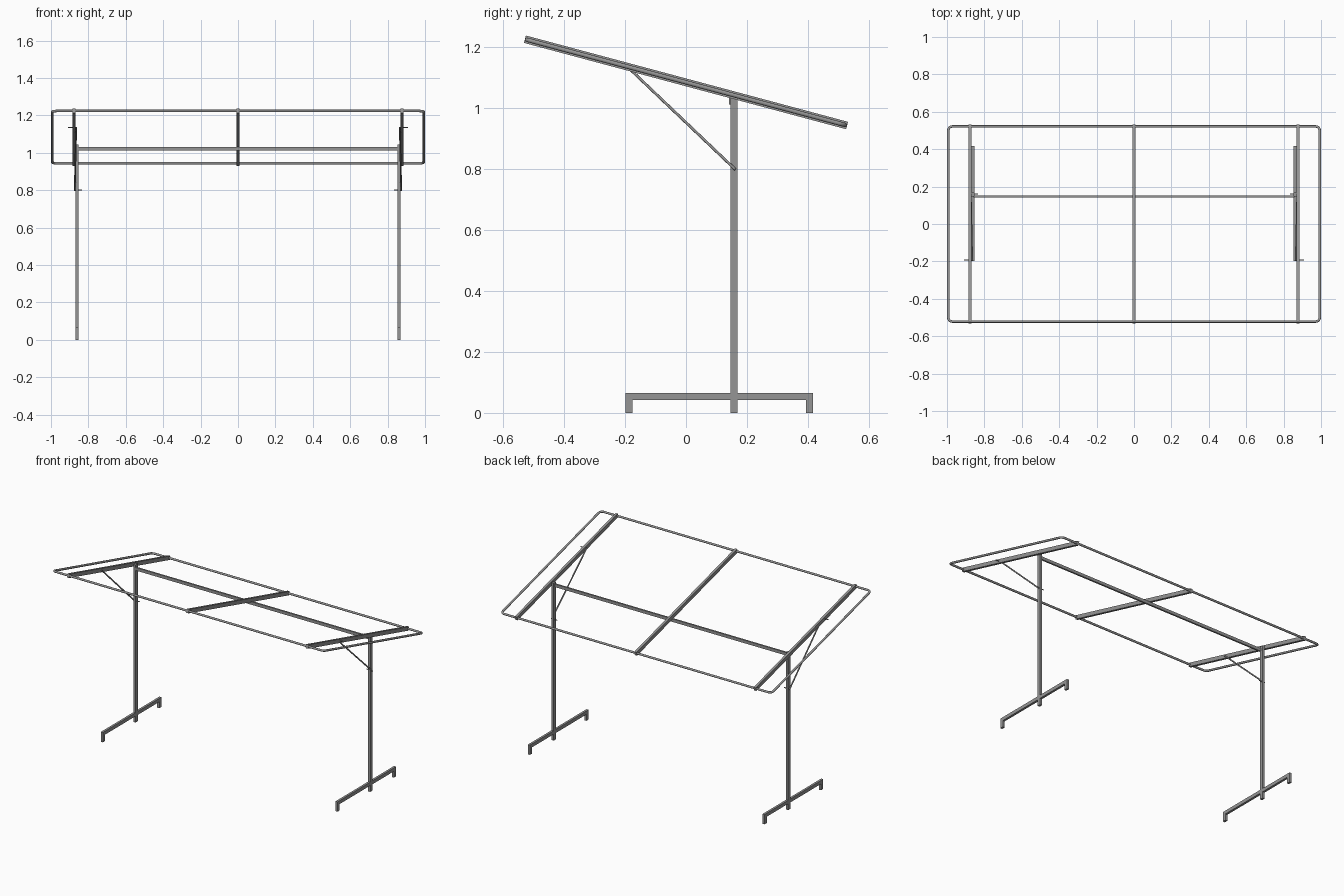
import bpy, bmesh, math
from mathutils import Vector, Matrix

if "Cube" in bpy.data.objects:
    bpy.data.objects.remove(bpy.data.objects["Cube"])

TILT = Matrix.Translation((0, 0, 1.084)) @ Matrix.Rotation(math.radians(-15), 4, 'X')

steel = bpy.data.materials.new("grey_steel")
steel.diffuse_color = (0.30, 0.30, 0.30, 1)
steel.use_nodes = True
steel.node_tree.nodes["Principled BSDF"].inputs["Base Color"].default_value = steel.diffuse_color


def finish(name, bm, matrix=Matrix.Identity(4)):
    bmesh.ops.transform(bm, matrix=matrix, verts=bm.verts)
    bmesh.ops.recalc_face_normals(bm, faces=bm.faces)
    me = bpy.data.meshes.new(name)
    bm.to_mesh(me)
    bm.free()
    me.materials.append(steel)
    ob = bpy.data.objects.new(name, me)
    bpy.context.scene.collection.objects.link(ob)
    return ob


def box(name, lo, hi, matrix=Matrix.Identity(4)):
    bm = bmesh.new()
    lo, hi = Vector(lo), Vector(hi)
    size = hi - lo
    bmesh.ops.create_cube(bm, size=1, matrix=Matrix.Translation((lo + hi) / 2)
                          @ Matrix.Diagonal((*size, 1)))
    return finish(name, bm, matrix)


def rod(name, a, b, r, sides=12):
    a, b = Vector(a), Vector(b)
    bm = bmesh.new()
    rot = (b - a).to_track_quat('Z', 'Y').to_matrix().to_4x4()
    bmesh.ops.create_cone(bm, cap_ends=True, segments=sides, radius1=r, radius2=r,
                          depth=(b - a).length,
                          matrix=Matrix.Translation((a + b) / 2) @ rot)
    for f in bm.faces:
        f.smooth = len(f.verts) == 4
    return finish(name, bm)


# tilted outer frame: round tube swept around a rounded rectangle
path = []
cr, hx, hy = 0.022, 0.993, 0.540
for i, (sx, sy) in enumerate([(1, 1), (-1, 1), (-1, -1), (1, -1)]):
    for k in range(6):
        t = math.radians(90 * i + 18 * k)
        path.append((sx * (hx - cr) + cr * math.cos(t), sy * (hy - cr) + cr * math.sin(t), t))
bm = bmesh.new()
R, N = 0.007, 12
rings = []
for x, y, t in path:
    rings.append([bm.verts.new((x + R * math.cos(a) * math.cos(t),
                                y + R * math.cos(a) * math.sin(t), R * math.sin(a)))
                  for a in (2 * math.pi * j / N for j in range(N))])
for i, ring in enumerate(rings):
    nxt = rings[(i + 1) % len(rings)]
    for j in range(N):
        k = (j + 1) % N
        bm.faces.new((ring[j], ring[k], nxt[k], nxt[j])).smooth = True
finish("outer_frame", bm, TILT)

# tilted cross rails
for name, x in (("left_rail", -0.877), ("middle_rail", 0), ("right_rail", 0.877)):
    box(name, (x - 0.008, -0.547, -0.0125), (x + 0.008, 0.547, 0.0125), TILT)

# bar joining the two posts
box("cross_bar", (-0.858, 0.141, 1.012), (0.858, 0.152, 1.032))

# side profile (y, z) of post with its foot
profile = [(-0.198, 0), (-0.175, 0), (-0.175, 0.042), (0.146, 0.042), (0.146, 0),
           (0.169, 0), (0.169, 0.042), (0.394, 0.042), (0.394, 0), (0.417, 0),
           (0.417, 0.065), (0.169, 0.065), (0.169, 1.045), (0.146, 1.045),
           (0.146, 0.065), (-0.198, 0.065)]

for side, s in (("left", -1), ("right", 1)):
    bm = bmesh.new()
    face = bm.faces.new([bm.verts.new((s * 0.854, y, z)) for y, z in profile])
    ext = bmesh.ops.extrude_face_region(bm, geom=[face])
    moved = [v for v in ext["geom"] if isinstance(v, bmesh.types.BMVert)]
    bmesh.ops.translate(bm, vec=(s * 0.015, 0, 0), verts=moved)
    finish(side + "_post_and_foot", bm)

    # diagonal brace and its two bolts
    rod(side + "_brace", (s * 0.865, -0.193, 1.136), (s * 0.873, 0.162, 0.798), 0.0045)
    rod(side + "_upper_bolt", (s * 0.861, -0.193, 1.136), (s * 0.909, -0.193, 1.136), 0.003)
    rod(side + "_lower_bolt", (s * 0.834, 0.160, 0.801), (s * 0.878, 0.160, 0.801), 0.003)
